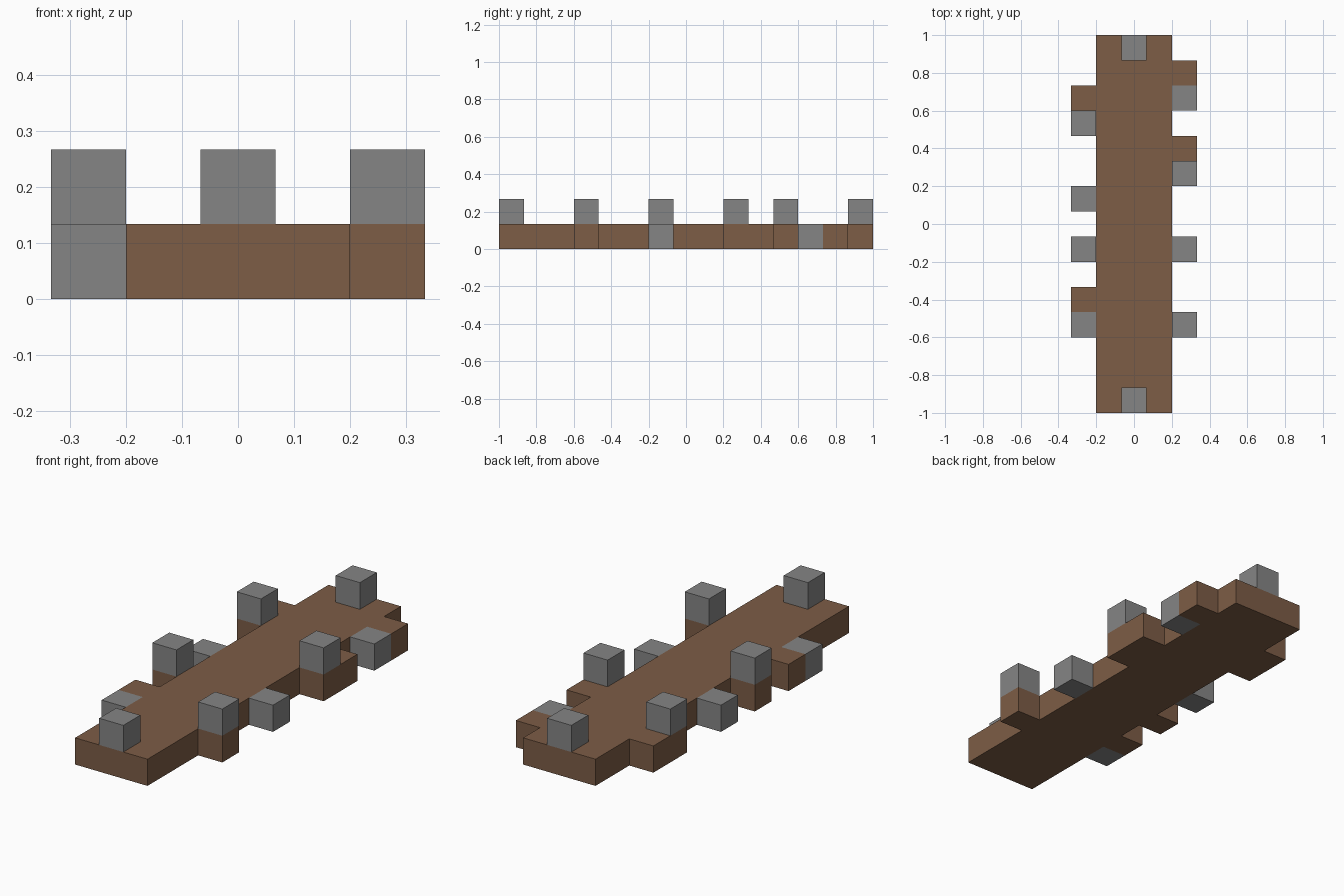
import bpy
import bmesh
from mathutils import Vector

if "Cube" in bpy.data.objects:
    bpy.data.objects.remove(bpy.data.objects["Cube"], do_unlink=True)

LENGTH_CELLS = 15
U = 2 / LENGTH_CELLS  # edge of one block


def make_material(name, color):
    mat = bpy.data.materials.new(name)
    mat.use_nodes = True
    mat.diffuse_color = color
    mat.node_tree.nodes["Principled BSDF"].inputs["Base Color"].default_value = color
    return mat


brown = make_material("wood_brown", (0.205, 0.109, 0.061, 1))
grey = make_material("stone_grey", (0.235, 0.235, 0.235, 1))


def box(name, x, row, level, mat, width=1, rows=1):
    """Box in block units: x is its centre, row and level its first cell."""
    bm = bmesh.new()
    bmesh.ops.create_cube(bm, size=1)
    bmesh.ops.scale(bm, vec=Vector((width, rows, 1)) * U, verts=bm.verts)
    mesh = bpy.data.meshes.new(name)
    bm.to_mesh(mesh)
    bm.free()
    mesh.materials.append(mat)
    obj = bpy.data.objects.new(name, mesh)
    obj.location = Vector((x, row + rows / 2 - LENGTH_CELLS / 2, level + 0.5)) * U
    bpy.context.collection.objects.link(obj)


# Long deck with a block standing on each end
box("deck", 0, 0, 0, brown, width=3, rows=LENGTH_CELLS)
box("front_block", 0, 0, 1, grey)
box("back_block", 0, LENGTH_CELLS - 1, 1, grey)

# Side parts: ledges as (row, rows), raised and low blocks by row
sides = {
    "left": (2, [(3, 1), (9, 2), (13, 1)], [3, 9], [6, 12]),
    "right": (-2, [(4, 1), (6, 1), (11, 2)], [6, 11], [3, 8]),
}
for side, (x, ledges, raised, low) in sides.items():
    for i, (row, rows) in enumerate(ledges, 1):
        box(f"{side}_ledge_{i}", x, row, 0, brown, rows=rows)
    for i, row in enumerate(raised, 1):
        box(f"{side}_raised_block_{i}", x, row, 1, grey)
    for i, row in enumerate(low, 1):
        box(f"{side}_low_block_{i}", x, row, 0, grey)
